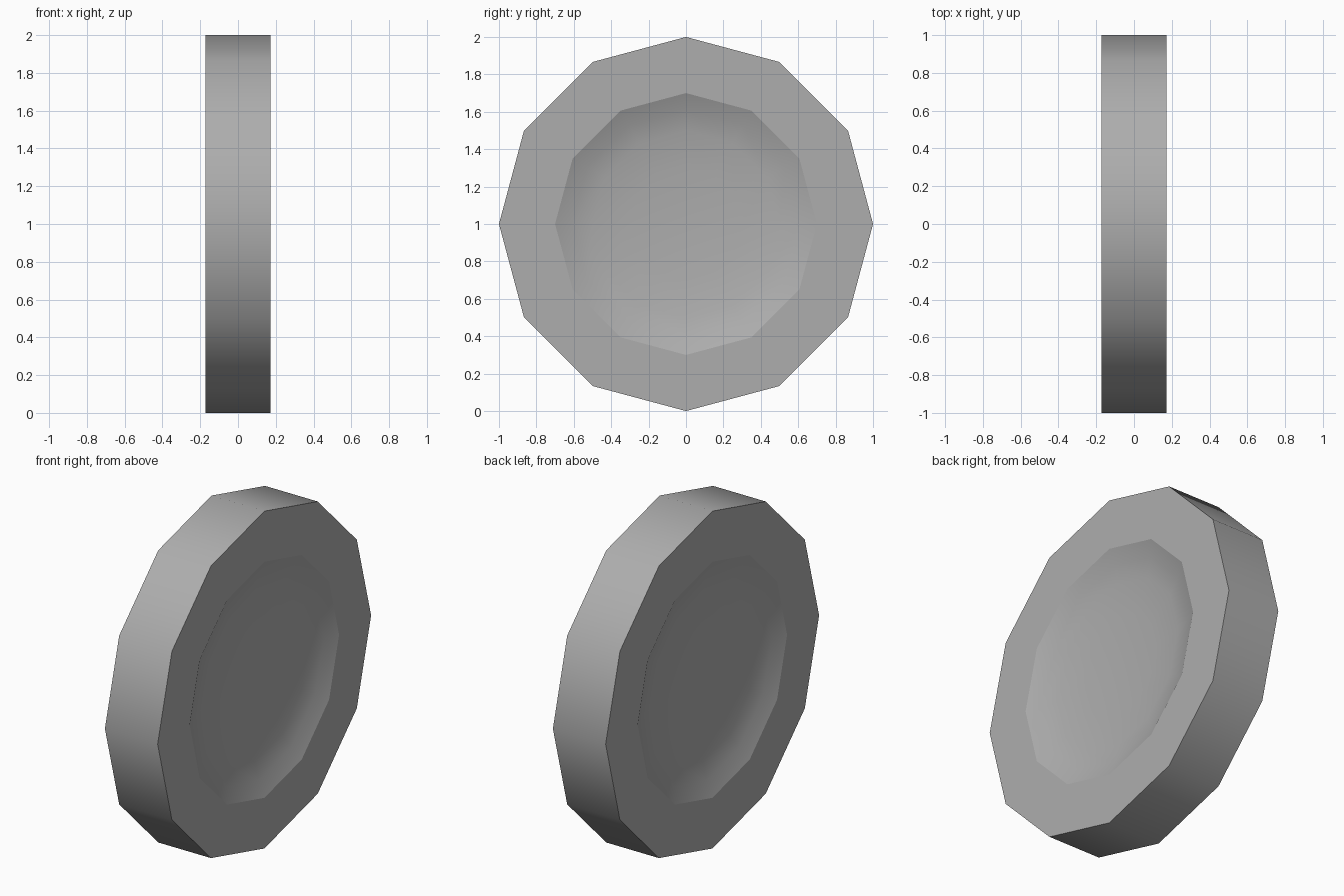
import bpy, bmesh
from math import pi
from mathutils import Vector

cube = bpy.data.objects.get("Cube")
if cube:
    bpy.data.objects.remove(cube, do_unlink=True)

SIDES = 12
HALF = 0.173
# One side of the lathe profile as (radius, depth below the flat face)
dish = [(0.0, 0.088), (0.3, 0.08), (0.5, 0.062), (0.61, 0.038), (0.7, 0.0), (1.0, 0.0)]
left_side = [Vector((HALF - d, 0, r)) for r, d in dish]
profile = left_side + [Vector((-v.x, 0, v.z)) for v in reversed(left_side)]

# Lathe the profile around the x axle
bm = bmesh.new()
verts = [bm.verts.new(p) for p in profile]
edges = [bm.edges.new(pair) for pair in zip(verts, verts[1:])]
bmesh.ops.spin(bm, geom=verts + edges, cent=(0, 0, 0), axis=(1, 0, 0),
               angle=2 * pi, steps=SIDES, use_duplicate=False)
bmesh.ops.remove_doubles(bm, verts=bm.verts, dist=0.0005)
bmesh.ops.recalc_face_normals(bm, faces=bm.faces)
bmesh.ops.translate(bm, verts=bm.verts, vec=(0, 0, 1))

# Smooth tread and dishes, with crisp borders around the flat side rings
flat = {f for f in bm.faces if abs(f.normal.x) > 0.9999}
for f in bm.faces:
    f.smooth = True
for e in bm.edges:
    e.smooth = len(flat.intersection(e.link_faces)) != 1

mesh = bpy.data.meshes.new("wheel")
bm.to_mesh(mesh)
bm.free()
wheel = bpy.data.objects.new("wheel", mesh)
bpy.context.collection.objects.link(wheel)

# Plain grey finish
grey = bpy.data.materials.new("plain grey")
grey.use_nodes = True
colour = (0.42, 0.42, 0.42, 1)
grey.diffuse_color = colour
grey.node_tree.nodes["Principled BSDF"].inputs["Base Color"].default_value = colour
mesh.materials.append(grey)
